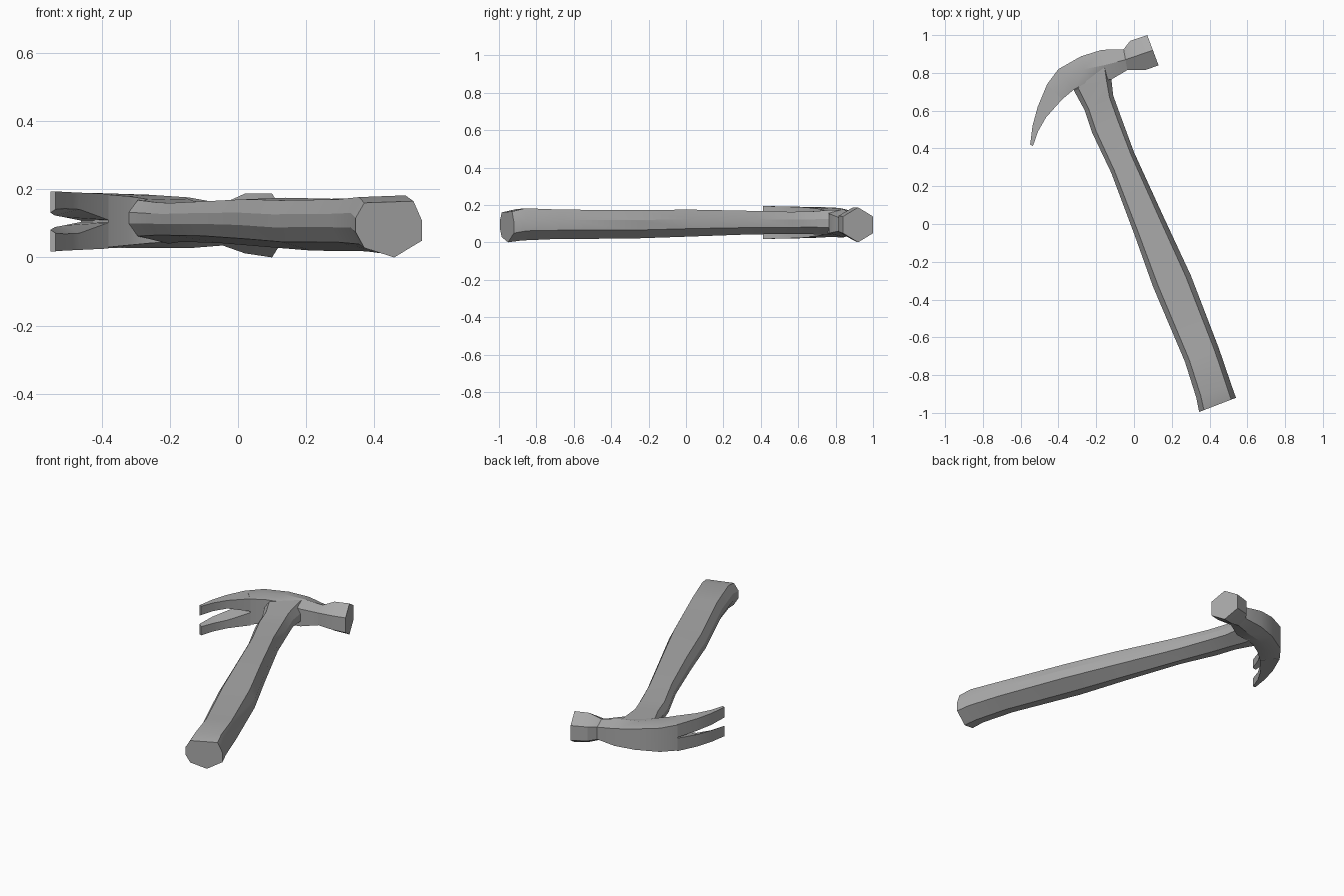
import bpy
import bmesh
import math
from mathutils import Vector

cube = bpy.data.objects.get("Cube")
if cube:
    bpy.data.objects.remove(cube, do_unlink=True)

grey = bpy.data.materials.new("plain grey")
grey.use_nodes = True
colour = (0.4, 0.4, 0.4, 1)
grey.diffuse_color = colour
grey.node_tree.nodes["Principled BSDF"].inputs["Base Color"].default_value = colour


def loft(name, rings):
    """Skin a row of equal rings and close both ends."""
    bm = bmesh.new()
    rows = [[bm.verts.new(p) for p in ring] for ring in rings]
    count = len(rows[0])
    for a, b in zip(rows, rows[1:]):
        for i in range(count):
            j = (i + 1) % count
            bm.faces.new((a[i], a[j], b[j], b[i]))
    bm.faces.new(rows[0])
    bm.faces.new(rows[-1])
    bmesh.ops.recalc_face_normals(bm, faces=bm.faces)
    mesh = bpy.data.meshes.new(name)
    bm.to_mesh(mesh)
    bm.free()
    mesh.materials.append(grey)
    obj = bpy.data.objects.new(name, mesh)
    bpy.context.collection.objects.link(obj)
    bpy.ops.object.select_all(action='DESELECT')
    obj.select_set(True)
    bpy.context.view_layer.objects.active = obj
    bpy.ops.object.shade_smooth_by_angle(angle=math.radians(25))
    return obj


def section(p, q, low, high, profile):
    """Place a unit profile across the line p-q, between two heights."""
    p, q = Vector(p), Vector(q)
    ring = []
    for across, up in profile:
        point = p.lerp(q, across)
        ring.append((point.x, point.y, low + (high - low) * up))
    return ring


def six_sided(bevel):
    return [(0, bevel), (0, 1 - bevel), (.5, 1),
            (1, 1 - bevel), (1, bevel), (.5, 0)]


# Handle: left edge, right edge, bottom and top height
grip = [(.13, .97), (.87, 1), (1, .65), (1, .3), (.58, 0), (.13, .17), (0, .45), (0, .7)]
handle = [
    ((.345, -.995), (.54, -.92), 0, .165),
    ((.33, -.92), (.515, -.85), .01, .182),
    ((.27, -.73), (.45, -.66), .018, .175),
    ((.10, -.33), (.30, -.27), .02, .172),
    ((0, -.05), (.16, .03), .03, .175),
    ((-.12, .27), (.0, .38), .042, .168),
    ((-.22, .48), (-.07, .57), .045, .163),
    ((-.26, .60), (-.11, .68), .045, .165),
    ((-.32, .71), (-.12, .77), .04, .172),
    ((-.28, .83), (-.14, .85), .04, .175),
]
loft("handle", [section(*s, grip) for s in handle])

# Head from striking face through neck to the root of the claw
head = [
    ((.07, 1.0), (.13, .84), 0, .187, .26),
    ((-.02, .97), (.06, .815), .012, .187, .26),
    ((-.055, .925), (-.035, .815), .035, .158, .2),
    ((-.17, .922), (-.12, .765), .027, .176, .15),
    ((-.28, .888), (-.25, .75), .027, .184, .1),
    ((-.40, .82), (-.32, .71), .028, .187, .05),
    ((-.46, .74), (-.38, .66), .025, .189, .03),
]
loft("head", [section(p, q, low, high, six_sided(b)) for p, q, low, high, b in head])

# Claw prongs, mirrored about the middle height; the slot widens inward
middle = .106
prong = [
    ((-.46, .74), (-.38, .66), .080, .002, .004),
    ((-.51, .62), (-.465, .565), .084, .012, .035),
    ((-.537, .52), (-.508, .49), .086, .017, .037),
    ((-.55, .42), (-.535, .413), .088, .025, .035),
]
for side, name in ((1, "upper_claw_prong"), (-1, "lower_claw_prong")):
    rings = []
    for p, q, edge, slot_out, slot_in in prong:
        rings.append([(*p, middle + side * edge), (*q, middle + side * edge),
                      (*q, middle + side * slot_in), (*p, middle + side * slot_out)])
    loft(name, rings)
